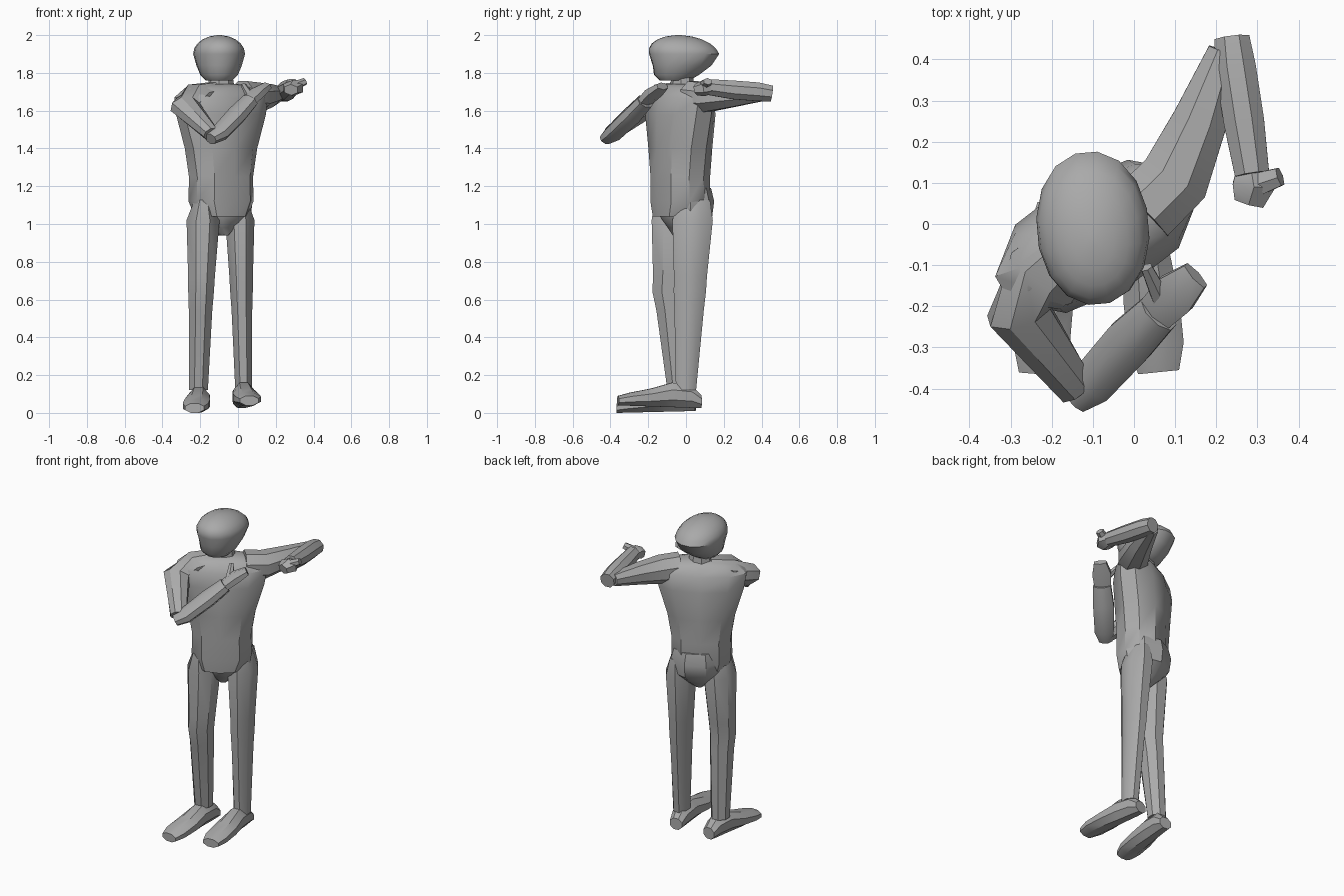
import bpy, bmesh, math
from mathutils import Vector

UP = Vector((0, 0, 1))

cube = bpy.data.objects.get("Cube")
if cube:
    bpy.data.objects.remove(cube, do_unlink=True)

grey = bpy.data.materials.new("plain grey")
grey.use_nodes = True
colour = (.4, .4, .4, 1)
grey.diffuse_color = colour
grey.node_tree.nodes["Principled BSDF"].inputs["Base Color"].default_value = colour


def ring(centre, u, v, sides, power):
    """Superellipse around centre with half axes u and v."""
    points = []
    for i in range(sides):
        angle = math.tau * (i + .5) / sides
        c, s = math.cos(angle), math.sin(angle)
        k = (abs(c) ** power + abs(s) ** power) ** (-1 / power)
        points.append(centre + u * c * k + v * s * k)
    return points


def loft(name, rings, smooth=38):
    """Skin a series of rings, cap both ends and shade the result."""
    bm = bmesh.new()
    loops = [[bm.verts.new(point) for point in points] for points in rings]
    for lower, upper in zip(loops, loops[1:]):
        for i in range(len(lower)):
            bm.faces.new((lower[i - 1], lower[i], upper[i], upper[i - 1]))
    bm.faces.new(loops[0])
    bm.faces.new(loops[-1])
    bmesh.ops.recalc_face_normals(bm, faces=bm.faces)
    mesh = bpy.data.meshes.new(name)
    bm.to_mesh(mesh)
    bm.free()
    mesh.materials.append(grey)
    obj = bpy.data.objects.new(name, mesh)
    bpy.context.collection.objects.link(obj)
    bpy.ops.object.select_all(action="DESELECT")
    obj.select_set(True)
    bpy.context.view_layer.objects.active = obj
    bpy.ops.object.shade_smooth_by_angle(angle=math.radians(smooth))


def stack(name, x, y, rows, sides, yaw, power):
    """Loft level rings; rows are height, half width, half depth, shift in y."""
    turn = math.radians(yaw)
    across = Vector((math.cos(turn), math.sin(turn), 0))
    back = UP.cross(across)
    loft(name, [ring(Vector((x, y + shift, z)), across * width, back * depth, sides, power)
                for z, width, depth, shift in rows])


def limb(name, path, widths, flatness=.9, sides=8):
    """Loft rings across a path, one half width for each point."""
    points = [Vector(point) for point in path]
    rings = []
    for i, (point, width) in enumerate(zip(points, widths)):
        before = points[max(i - 1, 0)]
        after = points[min(i + 1, len(points) - 1)]
        along = (after - before).normalized()
        side = along.cross(UP).normalized()
        rings.append(ring(point, side * width, side.cross(along) * width * flatness, sides, 2.3))
    loft(name, rings)


def leg(name, hip, ankle, bow, scale):
    """Loft level rings from hip to ankle; the knee bows towards the front."""
    hip, ankle = Vector(hip), Vector(ankle)
    rings = []
    for t, width, depth in ((-.12, .05, .09), (0, .09, .11), (.33, .073, .09),
                            (.42, .07, .088), (.53, .064, .08), (1, .052, .055)):
        centre = hip.lerp(ankle, t)
        centre.y -= bow * max(0, 1 - abs(t - .42) * 3)
        rings.append(ring(centre, Vector((width * scale, 0, 0)),
                          Vector((0, depth, 0)), 8, 2.8))
    loft(name, rings)


def foot(name, heel, toe):
    """Loft upright sections from heel to toe, tallest under the ankle."""
    heel, toe = Vector(heel), Vector(toe)
    side = UP.cross(toe - heel).normalized()
    rings = []
    for t, height, width in ((0, .07, .04), (.12, .12, .05), (.35, .13, .056),
                             (.6, .095, .068), (.85, .07, .068), (1, .05, .05)):
        centre = heel.lerp(toe, t) + UP * height / 2
        rings.append(ring(centre, side * width, UP * height / 2, 8, 5))
    loft(name, rings, 30)


# Head: a jaw that flares to the brow, then a domed crown
skull = [(1.76, .07, .08, -.06), (1.79, .1, .12, -.05), (1.84, .12, .157, -.02)]
for step in range(6):
    rise = math.radians(step * 17)
    skull.append((1.9 + .1 * math.sin(rise), .137 * math.cos(rise),
                  .187 * math.cos(rise), -.01 - .03 * math.sin(rise)))
stack("head", -.1, 0, skull, 16, 5, 2.1)
stack("neck", -.09, -.02, [(1.68, .08, .07, 0), (1.8, .06, .055, 0)], 8, 15, 2)

# Torso, turned so the right shoulder leads
stack("torso", -.09, -.03, [(1.04, .14, .125, -.01), (1.12, .178, .14, 0),
                            (1.25, .175, .14, 0), (1.4, .2, .145, 0),
                            (1.58, .255, .145, 0), (1.67, .27, .125, 0),
                            (1.72, .21, .09, 0), (1.74, .1, .06, 0)], 10, 30, 2.4)
stack("hips", -.085, 0, [(1.19, .14, .125, 0), (1.12, .16, .14, 0), (1.04, .15, .13, 0),
                         (.98, .09, .08, -.01), (.94, .03, .05, -.02)], 8, 28, 2.6)

# Legs and feet
leg("right_leg", (-.185, -.075, 1.02), (-.21, -.045, .12), .03, 1)
leg("left_leg", (.01, .035, 1.02), (.03, 0, .12), 0, .88)
foot("right_foot", (-.195, .05, .01), (-.23, -.365, 0))
foot("left_foot", (.015, .08, .025), (.06, -.36, .04))

# Right arm, folded across the chest
limb("right_upper_arm", [(-.13, -.04, 1.69), (-.22, -.125, 1.665), (-.28, -.215, 1.62),
                         (-.14, -.4, 1.475)], [.08, .1, .08, .048], .8)
limb("right_forearm", [(-.145, -.425, 1.45), (-.1, -.385, 1.48), (-.01, -.285, 1.575),
                       (.06, -.215, 1.65)], [.04, .058, .063, .054], .75)
limb("right_hand", [(.05, -.22, 1.645), (.1, -.17, 1.695), (.15, -.125, 1.73)],
     [.052, .06, .04], .55, 6)
limb("right_thumb", [(.07, -.19, 1.67), (.03, -.105, 1.735)], [.025, .015], .9, 6)

# Left arm, reaching back with the forearm bent forward
limb("left_upper_arm", [(.02, .03, 1.68), (.1, .11, 1.67), (.16, .25, 1.68),
                        (.22, .42, 1.69)], [.09, .09, .07, .042])
limb("left_forearm", [(.238, .452, 1.69), (.247, .38, 1.7), (.267, .25, 1.71),
                      (.287, .12, 1.725)], [.045, .052, .052, .044], 1)
limb("left_hand", [(.285, .13, 1.72), (.292, .095, 1.72), (.28, .052, 1.71)],
     [.044, .058, .04], .75, 6)
limb("left_thumb", [(.31, .1, 1.735), (.355, .115, 1.755)], [.03, .024], .8, 6)
